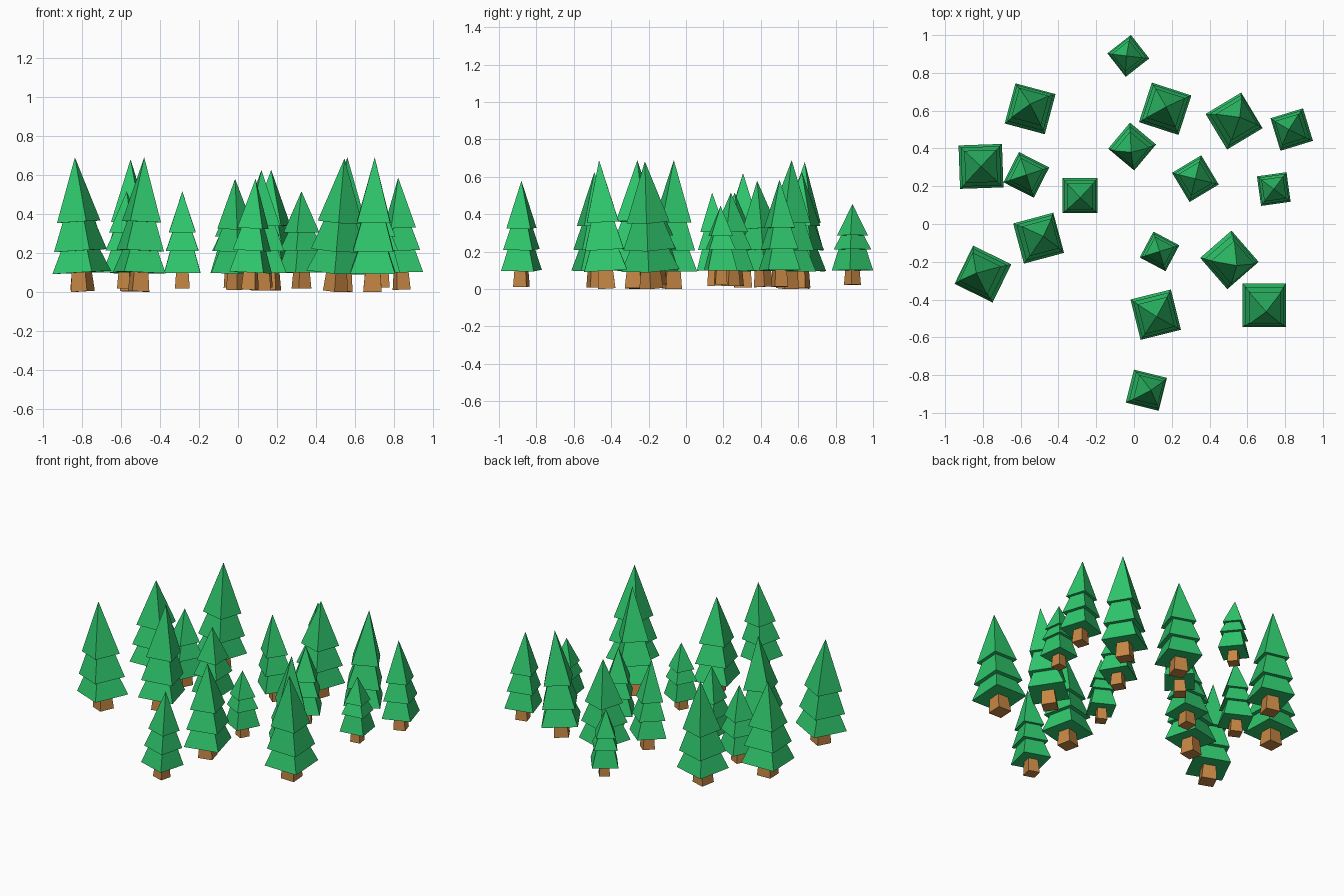
import bpy, bmesh
from math import radians, pi
from mathutils import Vector, Matrix

cube = bpy.data.objects.get("Cube")
if cube:
    bpy.data.objects.remove(cube, do_unlink=True)


def material(name, rgb):
    m = bpy.data.materials.new(name)
    m.use_nodes = True
    m.diffuse_color = (*rgb, 1)
    m.node_tree.nodes["Principled BSDF"].inputs["Base Color"].default_value = (*rgb, 1)
    return m


GREEN = material("pine_green", (0.028, 0.57, 0.15))
BROWN = material("trunk_brown", (0.56, 0.24, 0.058))
FOOT = 0.1  # height of the lowest branches


def frustum(bm, side_low, side_top, low, top):
    """Four-sided tapered block or pyramid with its sides along the axes."""
    turn = Matrix.Translation((0, 0, (low + top) / 2)) @ Matrix.Rotation(pi / 4, 4, "Z")
    bmesh.ops.create_cone(bm, cap_ends=True, segments=4, radius1=side_low * 0.5 ** 0.5,
                          radius2=side_top * 0.5 ** 0.5, depth=top - low, matrix=turn)


def make_part(name, blocks, mat, place):
    bm = bmesh.new()
    for block in blocks:
        frustum(bm, *block)
    mesh = bpy.data.meshes.new(name)
    bm.to_mesh(mesh)
    bm.free()
    mesh.materials.append(mat)
    obj = bpy.data.objects.new(name, mesh)
    obj.matrix_world = place
    bpy.context.collection.objects.link(obj)


def pine(number, x, y, side, turn, peak, lean_x=0, lean_y=0):
    h = peak - FOOT
    tier2, tier3 = 0.115, 0.08 + 0.31 * h
    # Lean the whole tree about the foot of its branches
    axis = Vector((lean_x, lean_y, h)).normalized()
    lean = Vector((0, 0, 1)).rotation_difference(axis).to_matrix().to_4x4()
    place = Matrix.Translation((x, y, FOOT)) @ lean @ Matrix.Rotation(radians(turn), 4, "Z")
    tiers = [(side, side * 0.66, 0, tier2),
             (side * 0.9, side * 0.54, tier2 - 0.003, tier3),
             (side * 0.74, 0, tier3 - 0.003, h)]
    make_part(f"pine_branches_{number}", tiers, GREEN, place)
    trunk = [(side * 0.41, side * 0.33, -0.047 - 0.085 * h, 0.02)]
    make_part(f"pine_trunk_{number}", trunk, BROWN, place)


# x, y, base width, turn, peak height, lean
FOREST = [
    (-.03, .89, .158, 38, .455, -.01, 0),
    (-.55, .61, .22, -15, .68, 0, .025),
    (.165, .61, .22, -18, .625, .005, .01),
    (.53, .545, .22, 31, .69, .03, .02),
    (.835, .5, .18, 17, .585, -.015, 0),
    (-.01, .41, .18, 50, .58, -.005, -.03),
    (-.81, .305, .23, 2, .62),
    (-.57, .26, .18, -27, .515),
    (-.285, .15, .185, 0, .515, 0, -.01),
    (.325, .24, .18, 31, .515),
    (.74, .185, .158, 8, .445),
    (-.8, -.265, .225, -26, .69, -.035, .005),
    (-.505, -.075, .22, 15, .69, .025, .01),
    (.135, -.145, .155, -28, .45),
    (.505, -.19, .22, 41, .685, .04, -.03),
    (.115, -.48, .22, 14, .625, .005, -.01),
    (.69, -.43, .23, 0, .69, .01, -.035),
    (.065, -.88, .18, -14, .58, .025, 0),
]
for i, row in enumerate(FOREST, 1):
    pine(i, *row)
